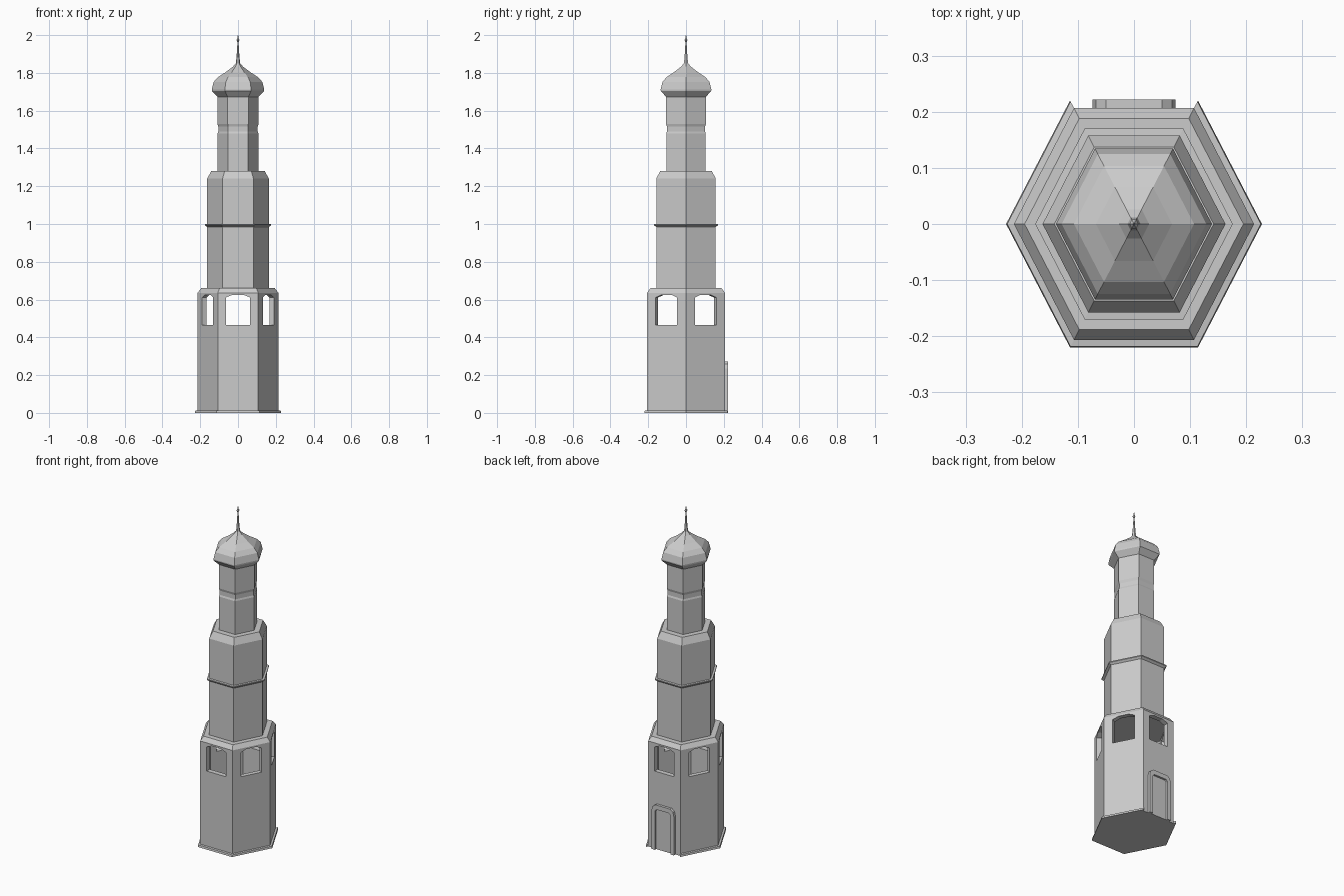
import bpy
import bmesh
from math import cos, sin, radians, atan2
from mathutils import Vector, Matrix

if "Cube" in bpy.data.objects:
    bpy.data.objects.remove(bpy.data.objects["Cube"])

STRETCH = 1.115  # hexagon is slightly stretched along y


def corner(r, i):
    a = radians(60 * i)
    return Vector((r * cos(a), r * sin(a) * STRETCH, 0))


def finish(name, bm):
    bmesh.ops.recalc_face_normals(bm, faces=bm.faces)
    me = bpy.data.meshes.new(name)
    bm.to_mesh(me)
    bm.free()
    ob = bpy.data.objects.new(name, me)
    bpy.context.collection.objects.link(ob)
    return ob


def hex_tower(name, profile):
    """Six-sided stack from (radius, height) pairs, capped at both ends."""
    bm = bmesh.new()
    rings = [[bm.verts.new(corner(r, i) + Vector((0, 0, z))) for i in range(6)]
             for r, z in profile]
    for a, b in zip(rings, rings[1:]):
        for i in range(6):
            j = (i + 1) % 6
            bm.faces.new((a[i], a[j], b[j], b[i]))
    bm.faces.new(rings[0])
    bm.faces.new(rings[-1])
    return finish(name, bm)


def sweep(name, sections):
    """Open strip joining cross-sections, capped at both ends."""
    bm = bmesh.new()
    rows = [[bm.verts.new(p) for p in s] for s in sections]
    n = len(rows[0])
    for a, b in zip(rows, rows[1:]):
        for i in range(n):
            j = (i + 1) % n
            bm.faces.new((a[i], a[j], b[j], b[i]))
    bm.faces.new(rows[0])
    bm.faces.new(rows[-1])
    return finish(name, bm)


def cut(ob, cutter):
    cutter.hide_render = True
    cutter.hide_viewport = True
    m = ob.modifiers.new("cut", 'BOOLEAN')
    m.operation = 'DIFFERENCE'
    m.solver = 'EXACT'
    m.object = cutter


# Hollow lower body
body = hex_tower("lower_body", [(0.214, 0), (0.214, 0.635), (0.195, 0.66)])
cut(body, hex_tower("room_cutter", [(0.183, 0.012), (0.183, 0.635)]))

# Window openings: one cutter for each pair of opposite faces
arch = [(-0.064, 0.465), (0.064, 0.465), (0.064, 0.611),
        (0.03, 0.625), (-0.03, 0.625), (-0.064, 0.611)]
for i in range(3):
    a, b = corner(0.214, i), corner(0.214, i + 1)
    mid, along = (a + b) / 2, (b - a).normalized()
    normal = Vector((along.y, -along.x, 0))
    ends = []
    for s in (1, -1):
        base = mid * s + normal * 0.05 * s
        # keep the opening square to the wall at each end
        ends.append([base + along * x + Vector((0, 0, z)) for x, z in arch])
    for s, inner_shift in ((1, -0.11), (-1, 0.11)):
        base = mid * s
        sec = [[base + normal * d * s + along * x + Vector((0, 0, z)) for x, z in arch]
               for d in (-0.06, 0.06)]
        cut(body, sweep("window_cutter", sec))

# Base plinth on five sides, open at the door side
plinth = [(0.212, 0), (0.228, 0), (0.226, 0.012), (0.212, 0.014)]
sweep("plinth", [[corner(r, i) + Vector((0, 0, z)) for r, z in plinth]
                 for i in (2, 3, 4, 5, 6, 7)])

# Middle shaft and its moulding
hex_tower("middle_shaft", [(0.163, 0.655), (0.163, 1.24), (0.142, 1.28)])
hex_tower("middle_moulding", [(0.163, 0.984), (0.176, 0.994), (0.176, 1.0), (0.163, 1.001)])

# Upper shaft with a shallow groove
hex_tower("upper_shaft", [(0.108, 1.275), (0.108, 1.48), (0.104, 1.49),
                          (0.104, 1.515), (0.109, 1.53), (0.109, 1.68)])

# Bulbous roof
hex_tower("roof", [(0.108, 1.672), (0.138, 1.704), (0.139, 1.712), (0.129, 1.752),
                   (0.107, 1.777), (0.068, 1.802), (0.027, 1.833), (0.012, 1.85), (0.008, 1.855)])

# Spire with small knob
hex_tower("spire", [(0.012, 1.848), (0.008, 1.88), (0.003, 1.962), (0.008, 1.974),
                    (0.003, 1.984), (0.001, 2.0)])

# Door surround on the back wall
outer = [(-0.074, 0), (-0.074, 0.235), (-0.068, 0.258), (-0.05, 0.272),
         (0.05, 0.272), (0.068, 0.258), (0.074, 0.235), (0.074, 0)]
inner = [(-0.052, 0), (-0.052, 0.228), (-0.049, 0.238), (-0.04, 0.245),
         (0.04, 0.245), (0.049, 0.238), (0.052, 0.228), (0.052, 0)]
sweep("door_surround", [[Vector((o[0], 0.2, o[1])), Vector((o[0], 0.222, o[1])),
                         Vector((n[0], 0.222, n[1])), Vector((n[0], 0.2, n[1]))]
                        for o, n in zip(outer, inner)])

# Door panel
sweep("door", [[Vector((x, y, z)) for x, z in inner] for y in (0.2, 0.21)])
